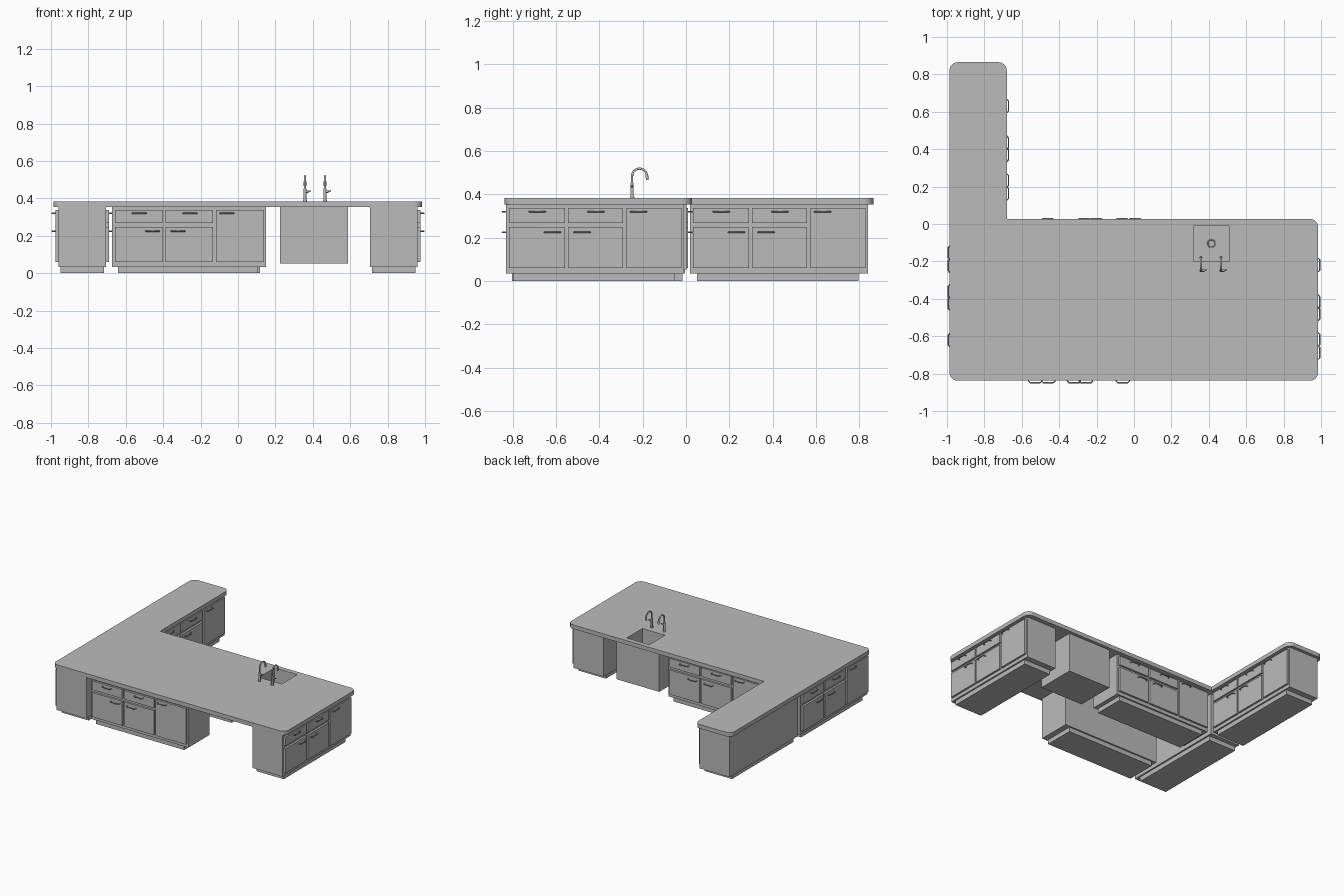
import bpy, bmesh, math
from mathutils import Matrix, Vector

if "Cube" in bpy.data.objects:
    bpy.data.objects.remove(bpy.data.objects["Cube"], do_unlink=True)

grey = bpy.data.materials.new("plain_grey")
grey.use_nodes = True
colour = (0.5, 0.5, 0.5, 1)
grey.diffuse_color = colour
grey.node_tree.nodes["Principled BSDF"].inputs["Base Color"].default_value = colour


def add_object(name, mesh, matrix=Matrix()):
    mesh.materials.clear()
    mesh.materials.append(grey)
    obj = bpy.data.objects.new(name, mesh)
    obj.matrix_world = matrix
    bpy.context.collection.objects.link(obj)
    return obj


def box(name, low, high, matrix=Matrix()):
    low, high = Vector(low), Vector(high)
    bm = bmesh.new()
    bmesh.ops.create_cube(bm, size=1)
    for v in bm.verts:
        v.co = Vector(l + (h - l) * (c + 0.5) for l, h, c in zip(low, high, v.co))
    mesh = bpy.data.meshes.new(name)
    bm.to_mesh(mesh)
    bm.free()
    return add_object(name, mesh, matrix)


def tube(name, points, radius, matrix=Matrix(), sides=3):
    curve = bpy.data.curves.new(name + "_path", "CURVE")
    curve.dimensions = "3D"
    curve.bevel_depth = radius
    curve.bevel_resolution = sides
    curve.use_fill_caps = True
    spline = curve.splines.new("POLY")
    spline.points.add(len(points) - 1)
    for p, co in zip(spline.points, points):
        p.co = (*co, 1)
    helper = bpy.data.objects.new(name + "_path", curve)
    bpy.context.collection.objects.link(helper)
    mesh = bpy.data.meshes.new_from_object(helper)
    bpy.data.objects.remove(helper, do_unlink=True)
    obj = add_object(name, mesh, matrix)
    for o in bpy.context.selected_objects:
        o.select_set(False)
    obj.select_set(True)
    bpy.context.view_layer.objects.active = obj
    bpy.ops.object.shade_smooth_by_angle(angle=math.radians(50))
    return obj


# Cabinets: local x runs along the face, local -y points out of it
WIDTH, DEPTH, PLINTH, TOP = 0.823, 0.255, 0.034, 0.353


def handle(name, x, z, matrix):
    half = [(0.037, -0.014), (0.035, -0.026), (0.027, -0.0335)]
    path = [(x - a, y, z) for a, y in half] + [(x + a, y, z) for a, y in reversed(half)]
    tube(name, path, 0.0035, matrix, 2)


def cabinet(name, corner, angle):
    m = Matrix.Translation((*corner, 0)) @ Matrix.Rotation(math.radians(angle), 4, "Z")
    box(name + "_body", (0, 0, PLINTH), (WIDTH, DEPTH, TOP), m)
    box(name + "_plinth", (0.032, 0.012, 0), (WIDTH - 0.044, DEPTH - 0.012, PLINTH), m)
    high, split, low = (0.268, 0.337), 0.248, 0.06
    panels = [("left_drawer", 0.015, 0.272, high, 0.145, 0.32),
              ("left_door", 0.015, 0.272, (low, split), 0.215, 0.225),
              ("right_drawer", 0.286, 0.54, high, 0.416, 0.32),
              ("right_door", 0.286, 0.54, (low, split), 0.352, 0.225),
              ("tall_door", 0.556, 0.812, (low, high[1]), 0.613, 0.32)]
    for part, x0, x1, (z0, z1), grip_x, grip_z in panels:
        box(f"{name}_{part}", (x0, -0.015, z0), (x1, 0, z1), m)
        handle(f"{name}_{part}_handle", grip_x, grip_z, m)


cabinet("front_cabinet", (-0.673, -0.815), 0)
cabinet("left_cabinet", (0.96, -0.832), 90)
cabinet("wing_cabinet", (-0.705, 0.018), 90)
cabinet("right_cabinet", (-0.96, -0.008), -90)
cabinet("back_cabinet", (0.15, -0.005), 180)


# Countertop: L-shaped slab with rounded outer corners
def rounded_outline(corners, radius, steps=8):
    outline = []
    for x, y, sx, sy in corners:
        if not sx:
            outline.append((x, y))
            continue
        cx, cy = x - sx * radius, y - sy * radius
        start = math.atan2(sy, sx) - math.pi / 4
        for i in range(steps + 1):
            a = start + math.pi / 2 * i / steps
            outline.append((cx + radius * math.cos(a), cy + radius * math.sin(a)))
    return outline


corners = [(-0.987, -0.838, -1, -1), (0.985, -0.838, 1, -1), (0.985, 0.027, 1, 1),
           (-0.68, 0.027, 0, 0), (-0.68, 0.865, 1, 1), (-0.987, 0.865, -1, 1)]
bm = bmesh.new()
slab = bm.faces.new([bm.verts.new((x, y, TOP)) for x, y in rounded_outline(corners, 0.045)])
side = bmesh.ops.extrude_face_region(bm, geom=[slab])
bmesh.ops.translate(bm, vec=(0, 0, 0.031),
                    verts=[g for g in side["geom"] if isinstance(g, bmesh.types.BMVert)])
bmesh.ops.recalc_face_normals(bm, faces=bm.faces)
mesh = bpy.data.meshes.new("countertop")
bm.to_mesh(mesh)
bm.free()
countertop = add_object("countertop", mesh)

# Sink: box under the slab, with the basin cut through both
FLOOR = 0.22
sink = box("sink_cabinet", (0.225, -0.3, 0.052), (0.588, 0.003, TOP))
cutter = box("basin_cutter", (0.318, -0.2, FLOOR), (0.51, -0.01, 0.5))
cutter.hide_render = True
for obj in (countertop, sink):
    cut = obj.modifiers.new("basin", "BOOLEAN")
    cut.operation = "DIFFERENCE"
    cut.solver = "EXACT"
    cut.object = cutter
    bpy.context.view_layer.objects.active = obj
    bpy.ops.object.modifier_apply(modifier=cut.name)
bpy.data.objects.remove(cutter, do_unlink=True)

ring = [(0.414 + 0.02 * math.cos(a), -0.104 + 0.02 * math.sin(a), FLOOR)
        for a in (math.tau * i / 24 for i in range(25))]
tube("drain_ring", ring, 0.003)

# Taps: post, arched spout, nozzle and side lever
DECK = 0.384
for name, x in (("right_tap", 0.358), ("left_tap", 0.465)):
    m = Matrix.Translation((x, -0.249, DECK))
    tube(name + "_foot", [(0, 0, 0), (0, 0, 0.006)], 0.011, m)
    tube(name + "_post", [(0, 0, 0), (0, 0, 0.068)], 0.008, m)
    arch = [(0, 0.034 - 0.034 * math.cos(a), 0.101 + 0.034 * math.sin(a))
            for a in (math.radians(170) * i / 14 for i in range(15))]
    tube(name + "_spout", [(0, 0, 0.06)] + arch, 0.0055, m)
    tube(name + "_nozzle", [arch[-1], (0, 0.071, 0.083)], 0.007, m)
    tube(name + "_lever_hub", [(0, 0, 0.052), (0.018, 0, 0.052)], 0.0065, m)
    tube(name + "_lever", [(0.014, 0, 0.052), (0.03, 0.004, 0.057)], 0.0035, m)
